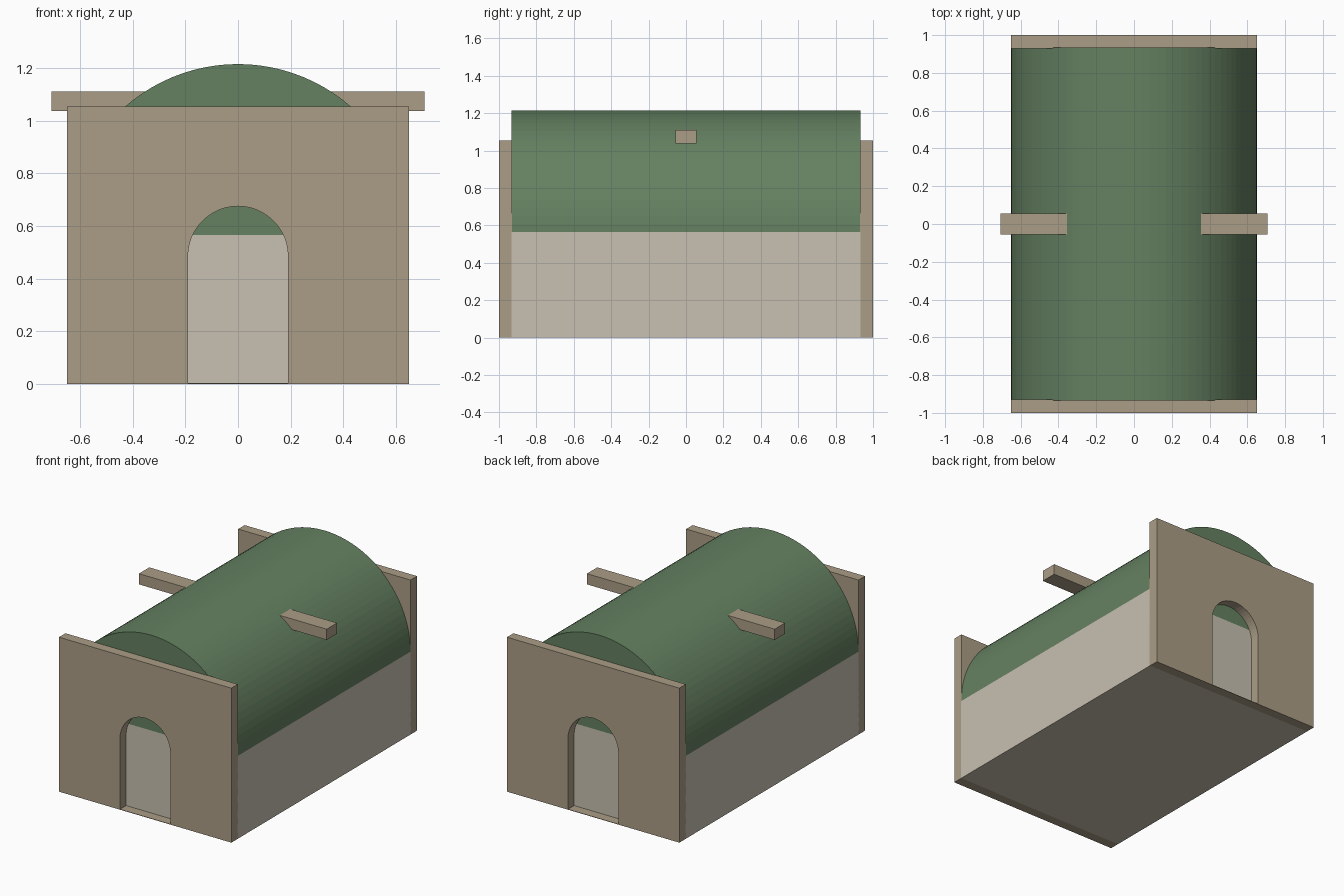
import bpy, bmesh
from math import pi, cos, sin

if "Cube" in bpy.data.objects:
    bpy.data.objects.remove(bpy.data.objects["Cube"])


def material(name, color):
    m = bpy.data.materials.new(name)
    m.diffuse_color = (*color, 1)
    m.use_nodes = True
    m.node_tree.nodes["Principled BSDF"].inputs["Base Color"].default_value = m.diffuse_color
    return m


STONE = material("stone", (0.41, 0.34, 0.24))
PLASTER = material("plaster", (0.58, 0.53, 0.44))
GREEN = material("green_roof", (0.13, 0.22, 0.12))


def arc(r, cz, n):
    """Half circle from +x over the top to -x."""
    return [(r * cos(pi * i / n), cz + r * sin(pi * i / n)) for i in range(n + 1)]


def extrude(name, profile, y0, y1, mat):
    """Extrude an xz outline along y."""
    bm = bmesh.new()
    face = bm.faces.new([bm.verts.new((x, y0, z)) for x, z in profile])
    out = bmesh.ops.extrude_face_region(bm, geom=[face])["geom"]
    verts = [g for g in out if isinstance(g, bmesh.types.BMVert)]
    bmesh.ops.translate(bm, verts=verts, vec=(0, y1 - y0, 0))
    bmesh.ops.recalc_face_normals(bm, faces=bm.faces)
    mesh = bpy.data.meshes.new(name)
    bm.to_mesh(mesh)
    bm.free()
    mesh.materials.append(mat)
    ob = bpy.data.objects.new(name, mesh)
    bpy.context.collection.objects.link(ob)
    return ob


def rect(hw, z0, z1):
    return [(-hw, z0), (hw, z0), (hw, z1), (-hw, z1)]


W, SPRING, HALF = 0.65, 0.565, 0.934

# Body and barrel vault roof
extrude("body", rect(W, 0, SPRING), -HALF, HALF, PLASTER)
extrude("vault_roof", arc(W, SPRING, 48), -HALF, HALF, GREEN)

# End walls with an arched doorway, and a thin sill in each
doorway = [(-W, 0), (-W, 1.053), (W, 1.053), (W, 0), (0.19, 0)] \
    + arc(0.19, 0.485, 24) + [(-0.19, 0)]
for side, s in (("front", -1), ("back", 1)):
    extrude(side + "_wall", doorway, s * 0.93, s * 1.0, STONE)
    extrude(side + "_sill", rect(0.19, 0, 0.003), s * 0.93, s * 1.0, STONE)

# Cross beam poking through the vault
extrude("cross_beam", rect(0.708, 1.037, 1.11), -0.056, 0.056, STONE)
